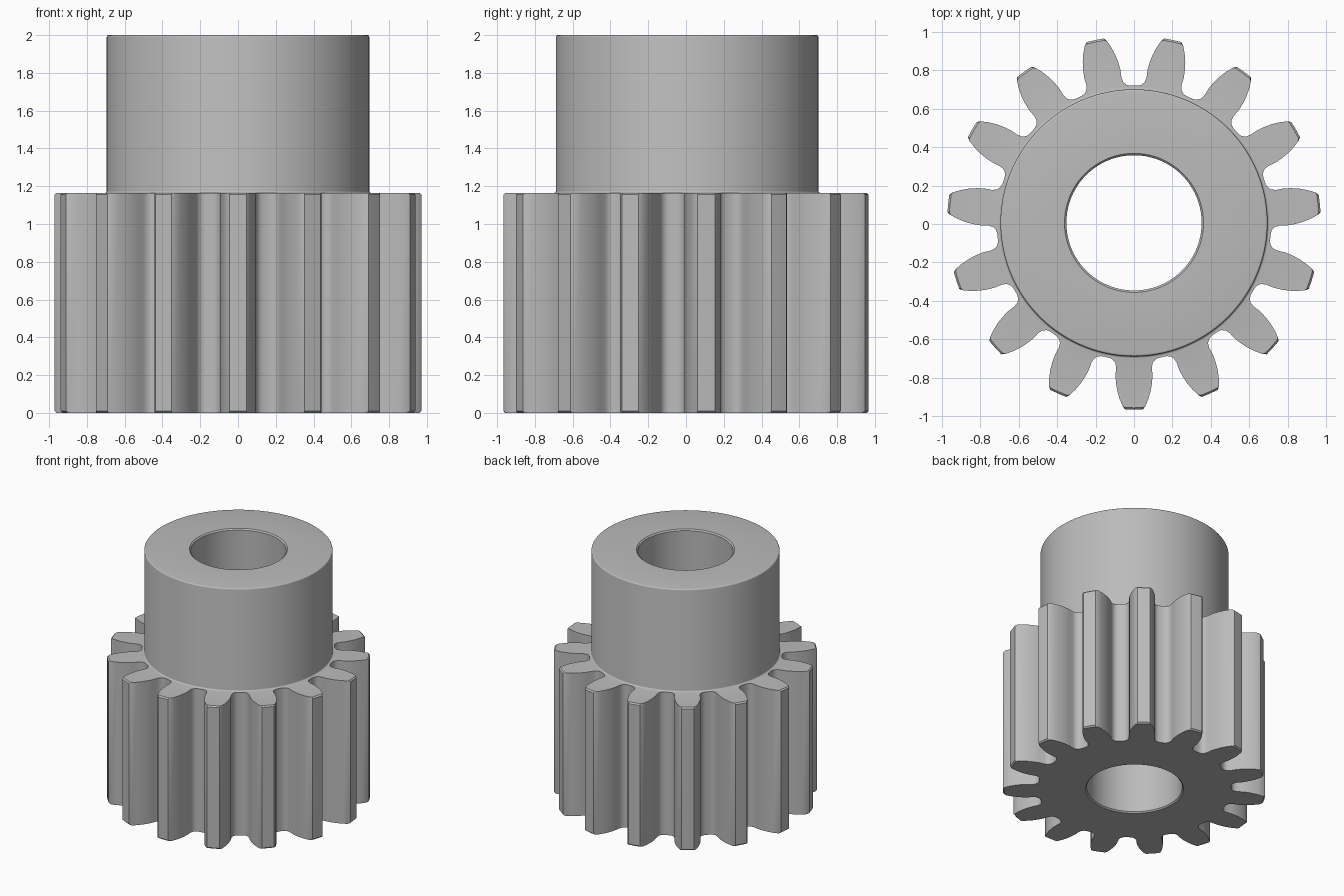
import bpy, bmesh
from math import sin, cos, pi, tau

if "Cube" in bpy.data.objects:
    bpy.data.objects.remove(bpy.data.objects["Cube"], do_unlink=True)

TEETH = 15
OFFSET_Y = 0.006            # odd tooth count: the axis sits just off the bounding-box centre
GEAR_TOP, HUB_TOP = 1.165, 2.0
HUB_R, BORE_R, TIP_R = 0.695, 0.352, 0.973
EDGE = 0.01                 # small edge rounding

# Half of one tooth from root to tip: (radius, half width)
flank = [(0.715, 0.127), (0.72, 0.112), (0.735, 0.098), (0.76, 0.0935),
         (0.80, 0.0968), (0.84, 0.094), (0.88, 0.087), (0.92, 0.075),
         (0.957, 0.059), (TIP_R, 0.046)]
half = [(r, w / r) for r, w in flank]
tooth = ([(0.714, -pi / TEETH)] + [(r, -a) for r, a in half]
         + [(TIP_R, 0)] + [(r, a) for r, a in reversed(half)])
outline = [(r, a + i * tau / TEETH - pi / 2) for i in range(TEETH) for r, a in tooth]


def tooth_ring(z, limit):
    """Gear outline at height z, with the tips trimmed to a limit radius."""
    return [(min(r, limit), a, z) for r, a in outline]


def circle_ring(radius, z):
    return [(radius, a, z) for _, a in outline]


def arc(cx, cz, radius, start, end, steps=4):
    """Circular rings following a small quarter-round in section."""
    out = []
    for i in range(steps + 1):
        t = start + (end - start) * i / steps
        out.append(circle_ring(cx + radius * cos(t), cz + radius * sin(t)))
    return out


# Section rings: toothed body, root fillet, hub, rounded rim, bore
rings = [tooth_ring(0, TIP_R - EDGE), tooth_ring(EDGE, TIP_R),
         tooth_ring(GEAR_TOP - EDGE, TIP_R), tooth_ring(GEAR_TOP, TIP_R - EDGE)]
rings += arc(HUB_R + EDGE, GEAR_TOP + EDGE, EDGE, 1.5 * pi, pi)
rings += arc(HUB_R - EDGE, HUB_TOP - EDGE, EDGE, 0, pi / 2)
rings += [circle_ring(BORE_R + EDGE, HUB_TOP), circle_ring(BORE_R, HUB_TOP - EDGE),
          circle_ring(BORE_R, EDGE), circle_ring(BORE_R + EDGE, 0)]

# Loft the rings into one closed solid
bm = bmesh.new()
loops = [[bm.verts.new((r * cos(a), r * sin(a) + OFFSET_Y, z)) for r, a, z in ring]
         for ring in rings]
n = len(outline)
for k, low in enumerate(loops):
    high = loops[(k + 1) % len(loops)]
    for i in range(n):
        j = (i + 1) % n
        bm.faces.new((low[i], low[j], high[j], high[i]))
bmesh.ops.recalc_face_normals(bm, faces=bm.faces)
mesh = bpy.data.meshes.new("pinion_gear")
bm.to_mesh(mesh)
bm.free()

# Plain grey metal
steel = bpy.data.materials.new("steel_grey")
steel.use_nodes = True
colour = (0.5, 0.5, 0.5, 1)
steel.diffuse_color = colour
steel.node_tree.nodes["Principled BSDF"].inputs["Base Color"].default_value = colour
mesh.materials.append(steel)

gear = bpy.data.objects.new("pinion_gear", mesh)
bpy.context.collection.objects.link(gear)
bpy.ops.object.select_all(action="DESELECT")
gear.select_set(True)
bpy.context.view_layer.objects.active = gear
bpy.ops.object.shade_smooth_by_angle(angle=pi / 6)
